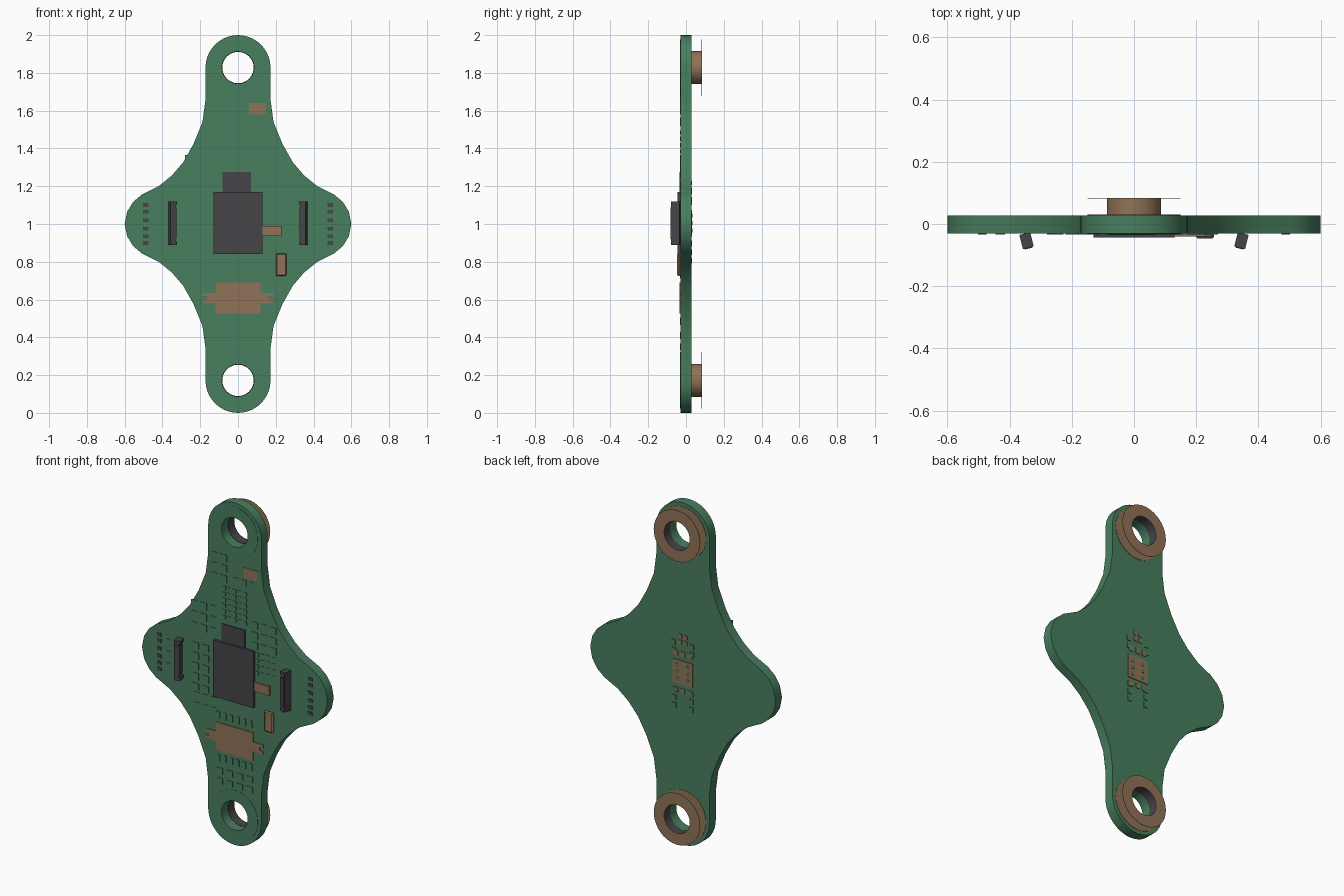
import bpy, bmesh, math
from mathutils import Matrix

if "Cube" in bpy.data.objects:
    bpy.data.objects.remove(bpy.data.objects["Cube"])


def material(name, rgb):
    m = bpy.data.materials.new(name)
    m.diffuse_color = (*rgb, 1)
    m.use_nodes = True
    m.node_tree.nodes["Principled BSDF"].inputs["Base Color"].default_value = m.diffuse_color
    return m


GREEN = material("board_green", (0.065, 0.21, 0.112))
TAN = material("metal_tan", (0.28, 0.17, 0.095))
DARK = material("chip_dark", (0.06, 0.058, 0.063))
FRONT, BACK = -0.03, 0.028
HOLE, LUG, LUG_Z = 0.085, 0.172, (0.172, 1.828)


def finish(bm, name, mat):
    bmesh.ops.recalc_face_normals(bm, faces=bm.faces)
    me = bpy.data.meshes.new(name)
    bm.to_mesh(me)
    bm.free()
    ob = bpy.data.objects.new(name, me)
    bpy.context.collection.objects.link(ob)
    me.materials.append(mat)
    return ob


def boxes(name, mat, items):
    """Each item: x0, x1, z0, z1, y0, y1."""
    bm = bmesh.new()
    for x0, x1, z0, z1, y0, y1 in items:
        mid = Matrix.Translation(((x0 + x1) / 2, (y0 + y1) / 2, (z0 + z1) / 2))
        bmesh.ops.create_cube(bm, size=1, matrix=mid @ Matrix.Diagonal((x1 - x0, y1 - y0, z1 - z0, 1)))
    return finish(bm, name, mat)


def tube(name, mat, profile, z, smooth=False, n=40):
    """Closed (radius, y) profile turned about a y axis at height z."""
    bm = bmesh.new()
    rings = []
    for i in range(n):
        a = 2 * math.pi * i / n
        rings.append([bm.verts.new((r * math.cos(a), y, z + r * math.sin(a))) for r, y in profile])
    k = len(profile)
    for i in range(n):
        p, q = rings[i], rings[(i + 1) % n]
        for j in range(k):
            bm.faces.new((p[j], p[(j + 1) % k], q[(j + 1) % k], q[j]))
    ob = finish(bm, name, mat)
    if smooth:
        bpy.ops.object.select_all(action='DESELECT')
        ob.select_set(True)
        bpy.context.view_layer.objects.active = ob
        bpy.ops.object.shade_smooth_by_angle(angle=math.radians(30))


def wall(r0, r1, y0, y1):
    return [(r0, y0), (r1, y0), (r1, y1), (r0, y1)]


# board: one quarter outline mirrored twice, with two holes
side = [(0.172, 1.66), (0.188, 1.54), (0.235, 1.425), (0.29, 1.327), (0.35, 1.257),
        (0.42, 1.2), (0.51, 1.155), (0.555, 1.117), (0.587, 1.065), (0.6, 1.0)]
arc = [(LUG * math.sin(a), LUG_Z[1] + LUG * math.cos(a))
       for a in (math.pi / 2 * i / 10 for i in range(11))]
quarter = arc + side
right = quarter + [(x, 2 - z) for x, z in quarter[-2::-1]]
outline = right + [(-x, z) for x, z in right[-2:0:-1]]
loops = [outline] + [[(HOLE * math.cos(math.tau * i / 40), cz + HOLE * math.sin(math.tau * i / 40))
                      for i in range(40)] for cz in LUG_Z]
curve = bpy.data.curves.new("board", 'CURVE')
curve.dimensions, curve.fill_mode = '2D', 'BOTH'
curve.extrude = (BACK - FRONT) / 2
for pts in loops:
    s = curve.splines.new('POLY')
    s.points.add(len(pts) - 1)
    for p, (x, z) in zip(s.points, pts):
        p.co = (x, z, 0, 1)
    s.use_cyclic_u = True
curve.materials.append(GREEN)
board = bpy.data.objects.new("board", curve)
bpy.context.collection.objects.link(board)
board.rotation_euler.x = math.pi / 2
board.location.y = (FRONT + BACK) / 2
board.select_set(True)
bpy.context.view_layer.objects.active = board
bpy.ops.object.convert(target='MESH')

# spool standoffs behind the holes and green rings in front of them
for label, z in zip(("lower", "upper"), LUG_Z):
    tube(label + "_standoff_barrel", TAN, wall(0.0845, 0.087, BACK, 0.083), z, True)
    tube(label + "_standoff_lining", DARK, wall(0.083, 0.0845, BACK, 0.0825), z, True)
    tube(label + "_standoff_rim", TAN, wall(0.083, 0.15, 0.082, 0.084), z)
    tube(label + "_standoff_base", TAN, wall(0.083, 0.15, BACK, BACK + 0.002), z)
    tube(label + "_hole_ring", GREEN, wall(0.085, 0.15, FRONT - 0.0015, FRONT), z)

# large parts on the front
boxes("main_chip", DARK, [(-0.13, 0.13, 0.84, 1.17, -0.044, FRONT)])
boxes("small_chip", DARK, [(-0.083, 0.068, 1.17, 1.275, -0.035, FRONT)])
boxes("side_button", TAN, [(0.13, 0.165, 0.945, 0.98, -0.038, FRONT),
                           (0.13, 0.23, 0.937, 0.99, -0.04, FRONT)])
capsule = boxes("capacitor", TAN, [(0.2, 0.257, 0.725, 0.845, -0.047, FRONT)])
bev = capsule.modifiers.new("bevel", 'BEVEL')
bev.width, bev.segments = 0.006, 1
boxes("upper_pad", TAN, [(0.058, 0.148, 1.58, 1.64, -0.033, FRONT)])
socket = [(-0.12, 0.12, 0.525, 0.69, -0.034, FRONT)]
for s in (-1, 1):
    for a, b, z0, z1 in ((0.12, 0.162, 0.58, 0.636), (0.162, 0.185, 0.58, 0.597), (0.162, 0.185, 0.618, 0.636)):
        socket.append((min(s * a, s * b), max(s * a, s * b), z0, z1, -0.034, FRONT))
boxes("cable_socket", TAN, socket)

# tilted side connectors: back rail, front rail and end tabs
for label, s in (("left", -1), ("right", 1)):
    parts = []
    for a, b, z0, z1, y0, y1 in ((-0.008, 0.018, 0.888, 1.12, -0.021, 0.026),
                                 (-0.018, 0.018, 0.888, 0.908, -0.021, 0.026),
                                 (-0.018, 0.018, 1.1, 1.12, -0.021, 0.026),
                                 (-0.014, 0.012, 0.92, 1.088, -0.024, 0.02)):
        parts.append((min(s * a, s * b), max(s * a, s * b), z0, z1, y0, y1))
    ob = boxes(label + "_connector", DARK, parts)
    ob.rotation_euler.z = -s * math.radians(14)
    ob.location = (s * 0.345, -0.056, 0)
    # row of contacts near each side tip
    boxes(label + "_contacts", DARK, [(s * 0.488 - 0.014, s * 0.488 + 0.014, z - 0.01, z + 0.01, -0.033, FRONT)
                                      for z in (1.1, 1.065, 1.02, 0.975, 0.935, 0.9)])


def grid(cx, cz, cols, rows, dx, dz, w, h, y0, y1):
    out = []
    for i in range(cols):
        for j in range(rows):
            x, z = cx + (i - (cols - 1) / 2) * dx, cz + (j - (rows - 1) / 2) * dz
            out.append((x - w / 2, x + w / 2, z - h / 2, z + h / 2, y0, y1))
    return out


# tiny green components across the front
groups = [(-0.1, 1.6, 2, 3, 0.06, 0.06, 0.04, 0.04), (0, 1.4, 5, 6, 0.034, 0.034, 0.022, 0.022),
          (-0.2, 1.28, 3, 3, 0.06, 0.065, 0.04, 0.04), (0.19, 1.26, 3, 3, 0.06, 0.06, 0.04, 0.04),
          (0.2, 1.1, 4, 4, 0.036, 0.036, 0.022, 0.022), (-0.22, 0.98, 2, 5, 0.065, 0.06, 0.04, 0.04),
          (-0.19, 0.78, 3, 2, 0.055, 0.06, 0.035, 0.04), (0, 0.735, 6, 1, 0.042, 0.05, 0.02, 0.04),
          (0, 0.485, 6, 1, 0.042, 0.05, 0.02, 0.04), (0, 0.38, 4, 2, 0.065, 0.06, 0.04, 0.035),
          (-0.43, 1.0, 1, 3, 0.05, 0.07, 0.03, 0.04), (0.06, 1.55, 3, 1, 0.05, 0.05, 0.03, 0.03)]
boxes("front_components", GREEN, [b for g in groups for b in grid(*g, -0.033, FRONT)])

# sensor and small components on the back
boxes("rear_sensor", TAN, [(-0.065, 0.065, 0.935, 1.075, BACK, 0.032)]
      + grid(0, 1.2, 2, 2, 0.035, 0.035, 0.022, 0.022, BACK, 0.032)
      + grid(0, 1.115, 3, 1, 0.045, 0.04, 0.028, 0.03, BACK, 0.032)
      + grid(0, 0.9, 3, 1, 0.045, 0.04, 0.028, 0.025, BACK, 0.032))
boxes("rear_components", GREEN, grid(0, 1.15, 2, 2, 0.12, 0.045, 0.025, 0.03, BACK, 0.032)
      + grid(0, 0.85, 2, 3, 0.11, 0.045, 0.025, 0.03, BACK, 0.032)
      + grid(0, 1.005, 2, 3, 0.07, 0.04, 0.02, 0.02, BACK, 0.034))
